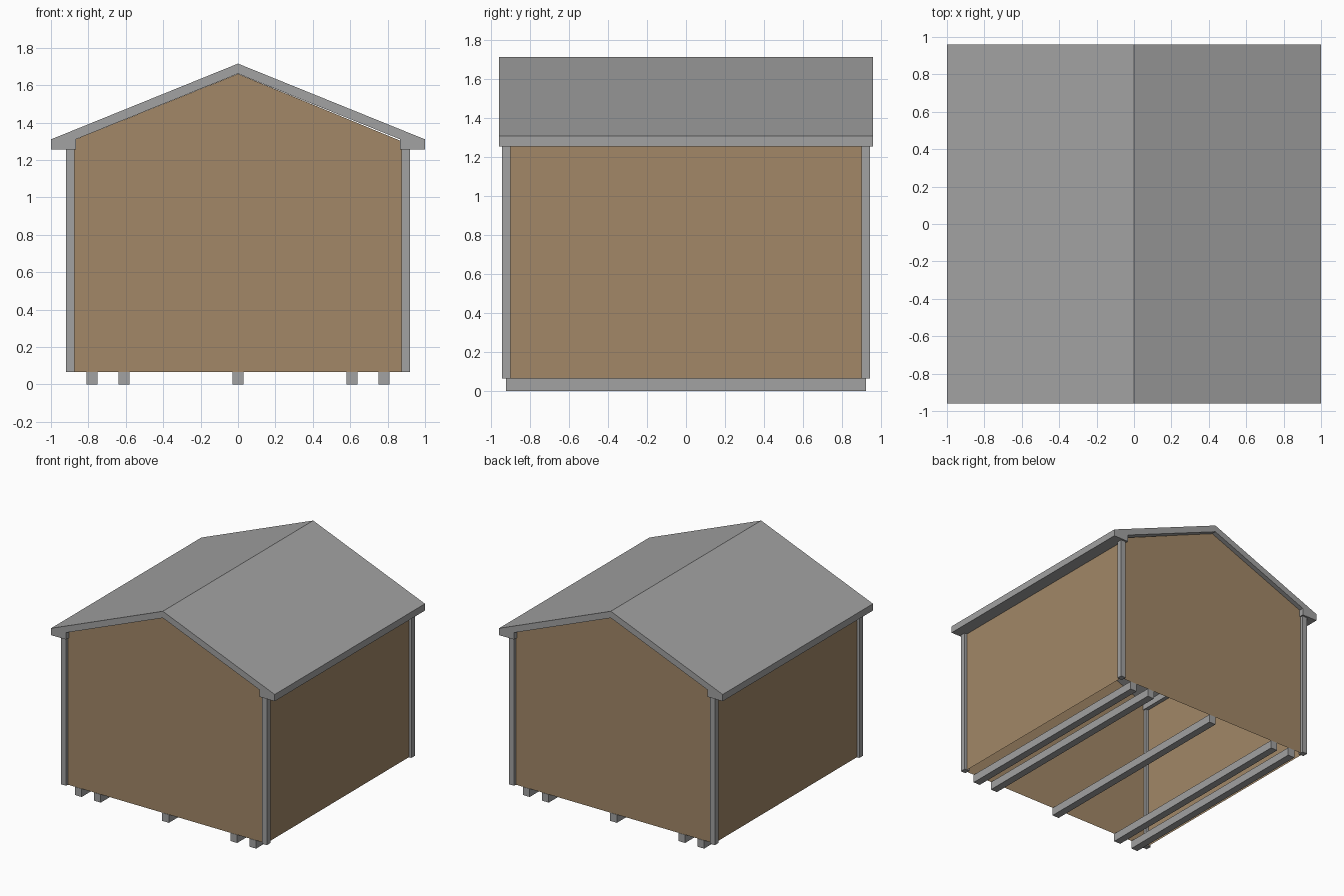
import bpy

if "Cube" in bpy.data.objects:
    bpy.data.objects.remove(bpy.data.objects["Cube"])

def material(name, rgb):
    m = bpy.data.materials.new(name)
    m.diffuse_color = (*rgb, 1)
    m.use_nodes = True
    m.node_tree.nodes["Principled BSDF"].inputs["Base Color"].default_value = m.diffuse_color
    return m

grey = material("grey trim", (0.36, 0.36, 0.36))
brown = material("brown boards", (0.36, 0.245, 0.136))

def mesh_object(name, verts, faces, mat):
    me = bpy.data.meshes.new(name)
    me.from_pydata(verts, [], faces)
    me.materials.append(mat)
    ob = bpy.data.objects.new(name, me)
    bpy.context.collection.objects.link(ob)
    return ob

def prism(name, profile, y0, y1, mat):
    """Extrude an (x, z) profile along y."""
    n = len(profile)
    verts = [(x, y, z) for y in (y0, y1) for x, z in profile]
    faces = [tuple(range(n)), tuple(reversed(range(n, 2 * n)))]
    faces += [(i, i + n, (i + 1) % n + n, (i + 1) % n) for i in range(n)]
    return mesh_object(name, verts, faces, mat)

def box(name, x0, x1, y0, y1, z0, z1, mat):
    return prism(name, [(x0, z0), (x1, z0), (x1, z1), (x0, z1)], y0, y1, mat)

BASE, EAVE = 0.065, 1.255
WX, WY = 0.8975, 0.9225
H = 0.0225

# floor skids running front to back
for i, x in enumerate((-0.78, -0.61, 0, 0.61, 0.78)):
    box(f"skid_{i + 1}", x - 0.03, x + 0.03, -0.925, 0.925, 0, BASE, grey)

# square corner posts
for sx, nx in ((-1, "left"), (1, "right")):
    for sy, ny in ((-1, "front"), (1, "back")):
        x, y = sx * WX, sy * WY
        box(f"{ny}_{nx}_post", x - H, x + H, y - H, y + H, BASE, EAVE + 0.01, grey)

# thin side walls; the shed is open underneath
for s, n in ((-1, "left"), (1, "right")):
    v = [(s * WX, -WY, BASE), (s * WX, WY, BASE), (s * WX, WY, EAVE + 0.01), (s * WX, -WY, EAVE + 0.01)]
    mesh_object(f"{n}_wall", v, [(0, 1, 2, 3) if s > 0 else (3, 2, 1, 0)], brown)

# thin gable walls, right slope slightly below the roof
gable = [(-WX, BASE), (WX, BASE), (WX, 1.29), (0.865, 1.304), (0.3, 1.537),
         (0, 1.66), (-0.865, 1.311), (-WX, 1.305)]
for s, n in ((-1, "front"), (1, "back")):
    f = tuple(range(len(gable)))
    mesh_object(f"{n}_gable_wall", [(x, s * WY, z) for x, z in gable],
                [f if s < 0 else f[::-1]], brown)

# pitched roof with boxed eaves
half = [(0, 1.715), (-1, 1.31), (-1, EAVE), (-0.865, EAVE), (-0.865, 1.311), (0, 1.661)]
profile = half + [(-x, z) for x, z in reversed(half[1:-1])]
prism("roof", profile, -0.96, 0.96, grey)
